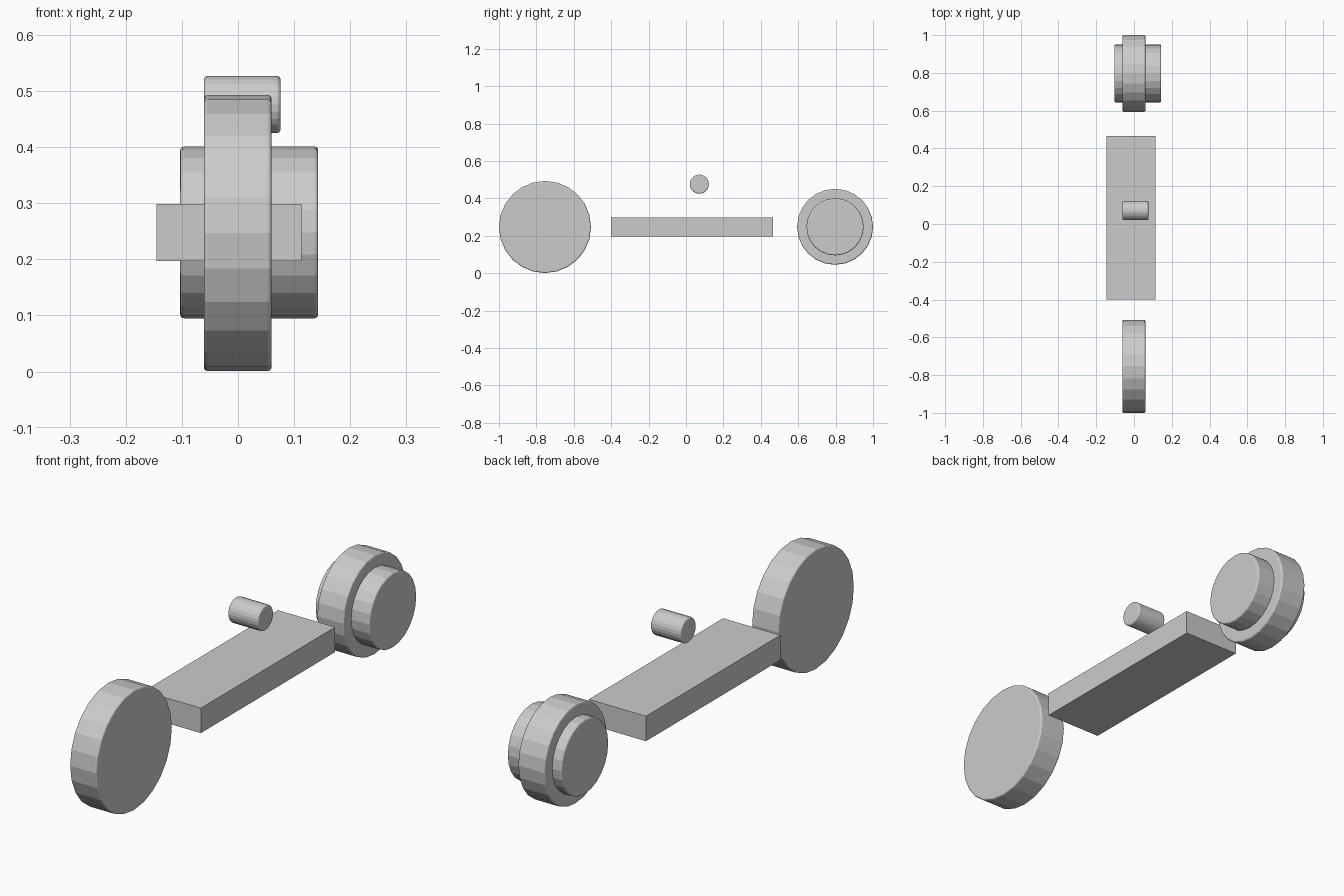
import bpy
import bmesh
from math import radians
from mathutils import Matrix

if "Cube" in bpy.data.objects:
    bpy.data.objects.remove(bpy.data.objects["Cube"])


def finish(name, bm):
    mesh = bpy.data.meshes.new(name)
    bm.to_mesh(mesh)
    bm.free()
    obj = bpy.data.objects.new(name, mesh)
    bpy.context.collection.objects.link(obj)
    return obj


def disc(name, x0, x1, y, z, radius, bevel=0.007):
    """24-sided cylinder along x, with lightly rounded rims."""
    bm = bmesh.new()
    place = Matrix.Translation(((x0 + x1) / 2, y, z)) @ Matrix.Rotation(radians(90), 4, 'Y')
    bmesh.ops.create_cone(bm, cap_ends=True, segments=24, radius1=radius,
                          radius2=radius, depth=x1 - x0, matrix=place)
    obj = finish(name, bm)
    mod = obj.modifiers.new("rounded_rim", 'BEVEL')
    mod.width = bevel
    mod.segments = 3
    mod.limit_method = 'ANGLE'
    mod.angle_limit = radians(40)
    return obj


def box(name, x0, x1, y0, y1, z0, z1):
    bm = bmesh.new()
    place = (Matrix.Translation(((x0 + x1) / 2, (y0 + y1) / 2, (z0 + z1) / 2))
             @ Matrix.Diagonal((x1 - x0, y1 - y0, z1 - z0, 1)))
    bmesh.ops.create_cube(bm, size=1, matrix=place)
    return finish(name, bm)


# Wheels
disc("front_wheel", -0.061, 0.06, -0.754, 0.247, 0.246)
disc("rear_wheel", -0.061, 0.06, 0.797, 0.248, 0.203)

# Wide hub running through the rear wheel
disc("rear_hub", -0.103, 0.143, 0.797, 0.248, 0.153)

# Flat body slab between the wheels
box("body_slab", -0.145, 0.113, -0.401, 0.465, 0.197, 0.299)

# Small roller floating above the body
disc("top_roller", -0.061, 0.076, 0.071, 0.476, 0.051)
